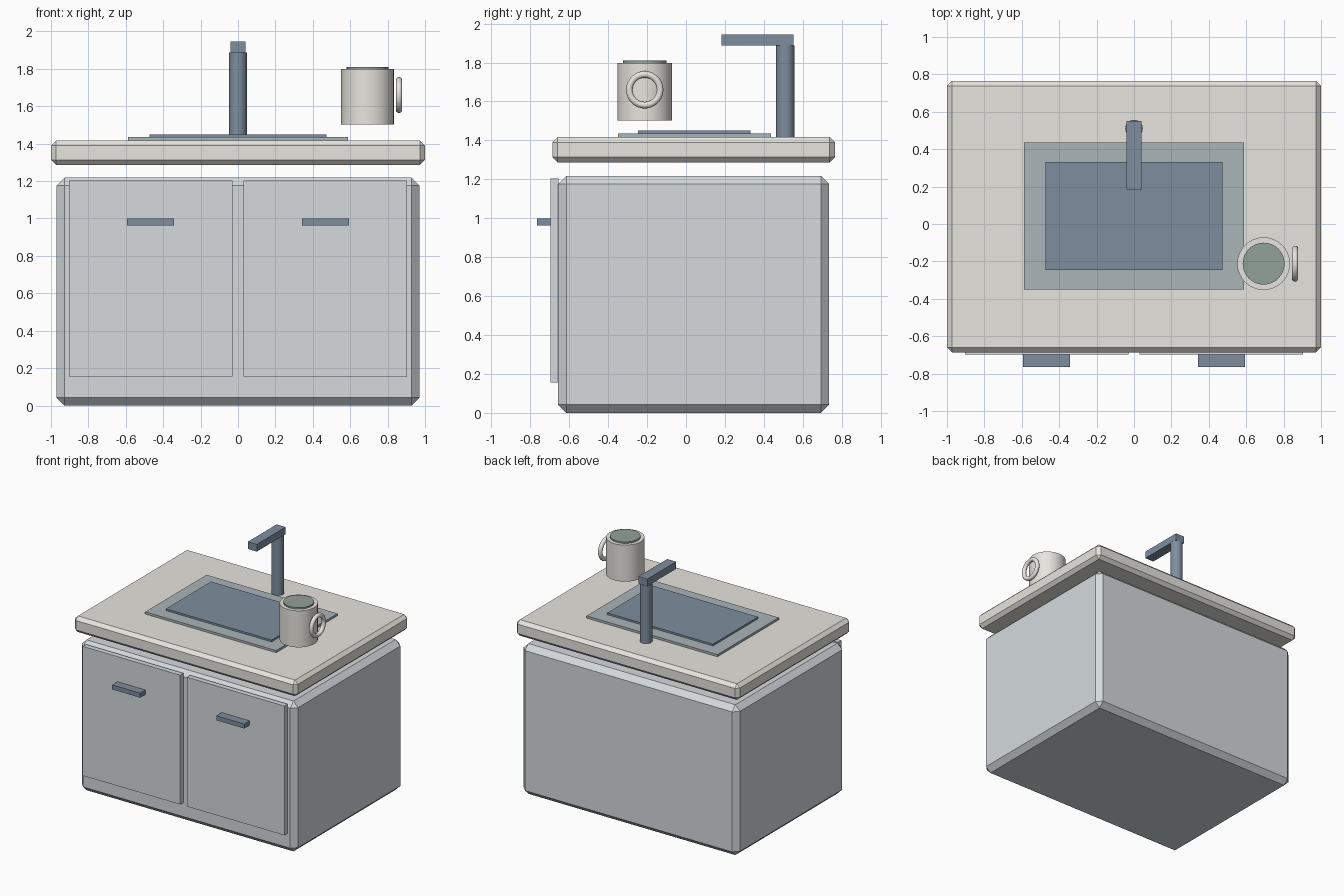
import bpy
import math

if "Cube" in bpy.data.objects:
    bpy.data.objects.remove(bpy.data.objects["Cube"])


def material(name, rgb):
    m = bpy.data.materials.new(name)
    m.diffuse_color = (*rgb, 1)
    m.use_nodes = True
    m.node_tree.nodes["Principled BSDF"].inputs["Base Color"].default_value = m.diffuse_color
    return m


CABINET = material("cabinet_grey", (0.66, 0.70, 0.73))
STONE = material("warm_stone", (0.80, 0.78, 0.73))
STEEL = material("brushed_steel", (0.40, 0.46, 0.48))
DARK = material("dark_metal", (0.21, 0.27, 0.34))
GREEN = material("drink_green", (0.29, 0.36, 0.31))


def box(name, lo, hi, mat, bevel=0):
    """Box between two corners, with an optional single chamfer."""
    bpy.ops.mesh.primitive_cube_add(size=1, location=[(a + b) / 2 for a, b in zip(lo, hi)])
    o = bpy.context.object
    o.name = name
    o.scale = [b - a for a, b in zip(lo, hi)]
    bpy.ops.object.transform_apply(location=False, rotation=False, scale=True)
    o.data.materials.append(mat)
    if bevel:
        mod = o.modifiers.new("chamfer", "BEVEL")
        mod.width, mod.segments = bevel, 1
    return o


def cylinder(name, x, y, z0, z1, r, mat):
    bpy.ops.mesh.primitive_cylinder_add(vertices=32, radius=r, depth=z1 - z0,
                                        location=(x, y, (z0 + z1) / 2))
    o = bpy.context.object
    o.name = name
    o.data.materials.append(mat)
    bpy.ops.object.shade_smooth_by_angle(angle=math.radians(35))
    return o


# Cabinet and countertop
box("cabinet_body", (-0.97, -0.657, 0), (0.97, 0.735, 1.218), CABINET, 0.042)
box("countertop", (-1, -0.687, 1.287), (1, 0.765, 1.417), STONE, 0.027)

# Doors with pull handles
for side, x in (("left", -0.467), ("right", 0.467)):
    box(side + "_door", (x - 0.437, -0.697, 0.155), (x + 0.437, -0.655, 1.203), CABINET)
    box(side + "_door_handle", (x - 0.126, -0.765, 0.963), (x + 0.126, -0.693, 1.0), DARK)

# Sink rim and basin
box("sink_rim", (-0.587, -0.35, 1.405), (0.587, 0.436, 1.435), STEEL)
box("sink_basin", (-0.474, -0.246, 1.42), (0.474, 0.332, 1.45), DARK)

# Faucet
cylinder("faucet_post", 0, 0.51, 1.415, 1.888, 0.047, DARK)
box("faucet_spout", (-0.04, 0.183, 1.887), (0.04, 0.552, 1.945), DARK)

# Mug, drink and ring handle
MX, MY = 0.693, -0.212
cylinder("mug", MX, MY, 1.502, 1.798, 0.141, STONE)
cylinder("mug_drink", MX, MY, 1.785, 1.81, 0.112, GREEN)
bpy.ops.mesh.primitive_torus_add(location=(0.861, MY, 1.66), rotation=(0, math.pi / 2, 0),
                                 major_radius=0.079, minor_radius=0.017,
                                 major_segments=32, minor_segments=12)
ring = bpy.context.object
ring.name = "mug_handle"
ring.data.materials.append(STONE)
bpy.ops.object.shade_smooth_by_angle(angle=math.radians(60))
